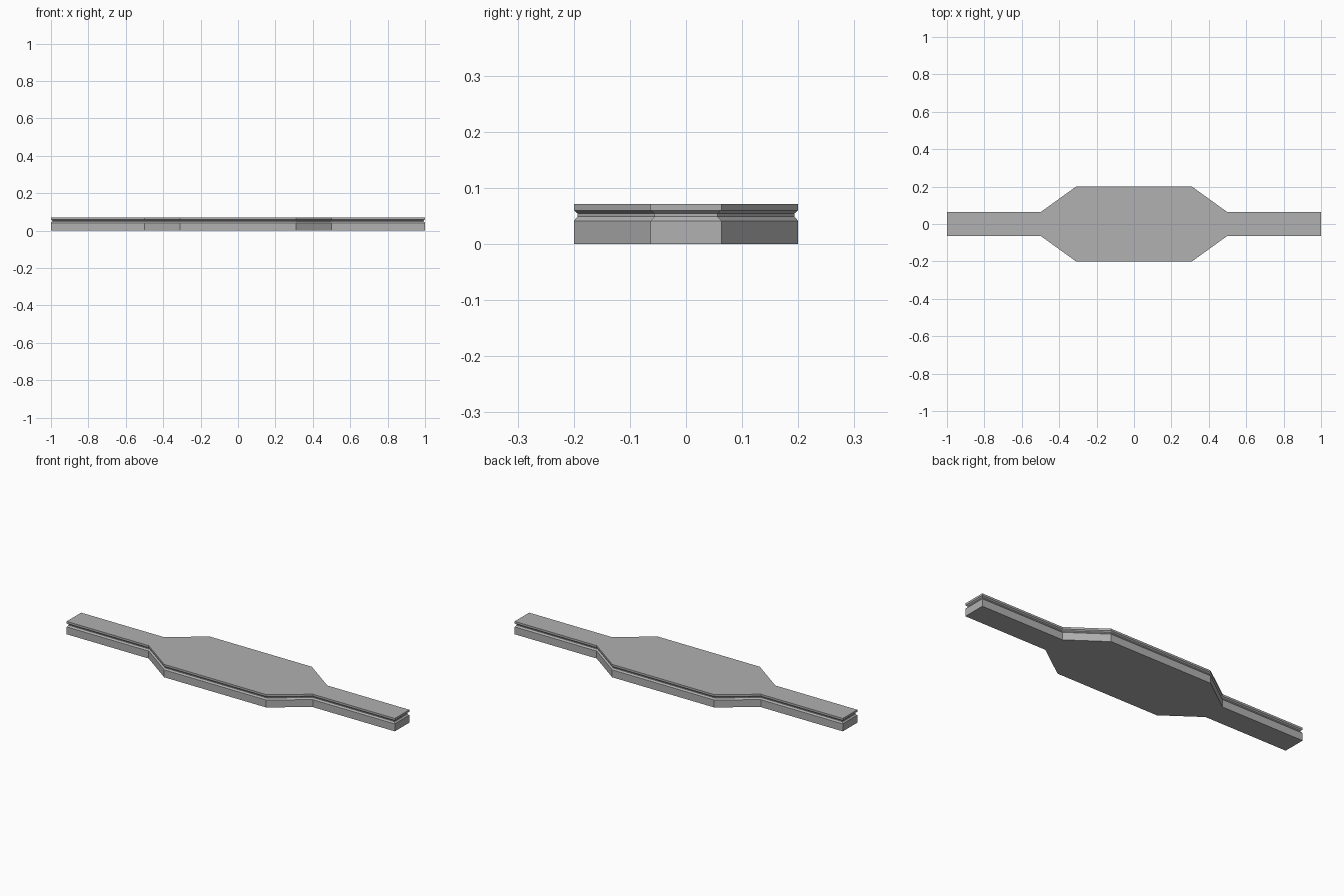
import bpy, bmesh
from mathutils import Vector

if "Cube" in bpy.data.objects:
    bpy.data.objects.remove(bpy.data.objects["Cube"])

# Plan outline: one quadrant mirrored to all four, counter-clockwise
quad = [(1.0, 0.063), (0.5, 0.063), (0.31, 0.2)]
outline = (quad + [(-x, y) for x, y in reversed(quad)]
           + [(-x, -y) for x, y in quad] + [(x, -y) for x, y in reversed(quad)])

# Edge section: (height, inset), with a V-like groove below the top plate
section = [(0, 0), (0.041, 0), (0.049, 0.007), (0.054, 0.007), (0.060, 0), (0.071, 0)]


def inset(points, d):
    """Mitred inward offset of a counter-clockwise outline."""
    result = []
    for i, p in enumerate(points):
        p = Vector(p)
        a = (p - Vector(points[i - 1])).normalized()
        b = (Vector(points[(i + 1) % len(points)]) - p).normalized()
        na, nb = Vector((-a.y, a.x)), Vector((-b.y, b.x))
        result.append(p + (na + nb) * d / (1 + na.dot(nb)))
    return result


# Grooved plate: stacked outline rings with flat caps
bm = bmesh.new()
rings = [[bm.verts.new((p[0], p[1], z)) for p in inset(outline, d)] for z, d in section]
n = len(outline)
for low, high in zip(rings, rings[1:]):
    for i in range(n):
        j = (i + 1) % n
        bm.faces.new((low[i], low[j], high[j], high[i]))
bm.faces.new(rings[0][::-1])
bm.faces.new(rings[-1])
bmesh.ops.recalc_face_normals(bm, faces=bm.faces)

mesh = bpy.data.meshes.new("grooved_plate")
bm.to_mesh(mesh)
bm.free()
plate = bpy.data.objects.new("grooved_plate", mesh)
bpy.context.collection.objects.link(plate)

# Dark grey finish
finish = bpy.data.materials.new("dark_grey")
finish.diffuse_color = (0.44, 0.44, 0.44, 1)
finish.use_nodes = True
finish.node_tree.nodes["Principled BSDF"].inputs["Base Color"].default_value = finish.diffuse_color
mesh.materials.append(finish)
